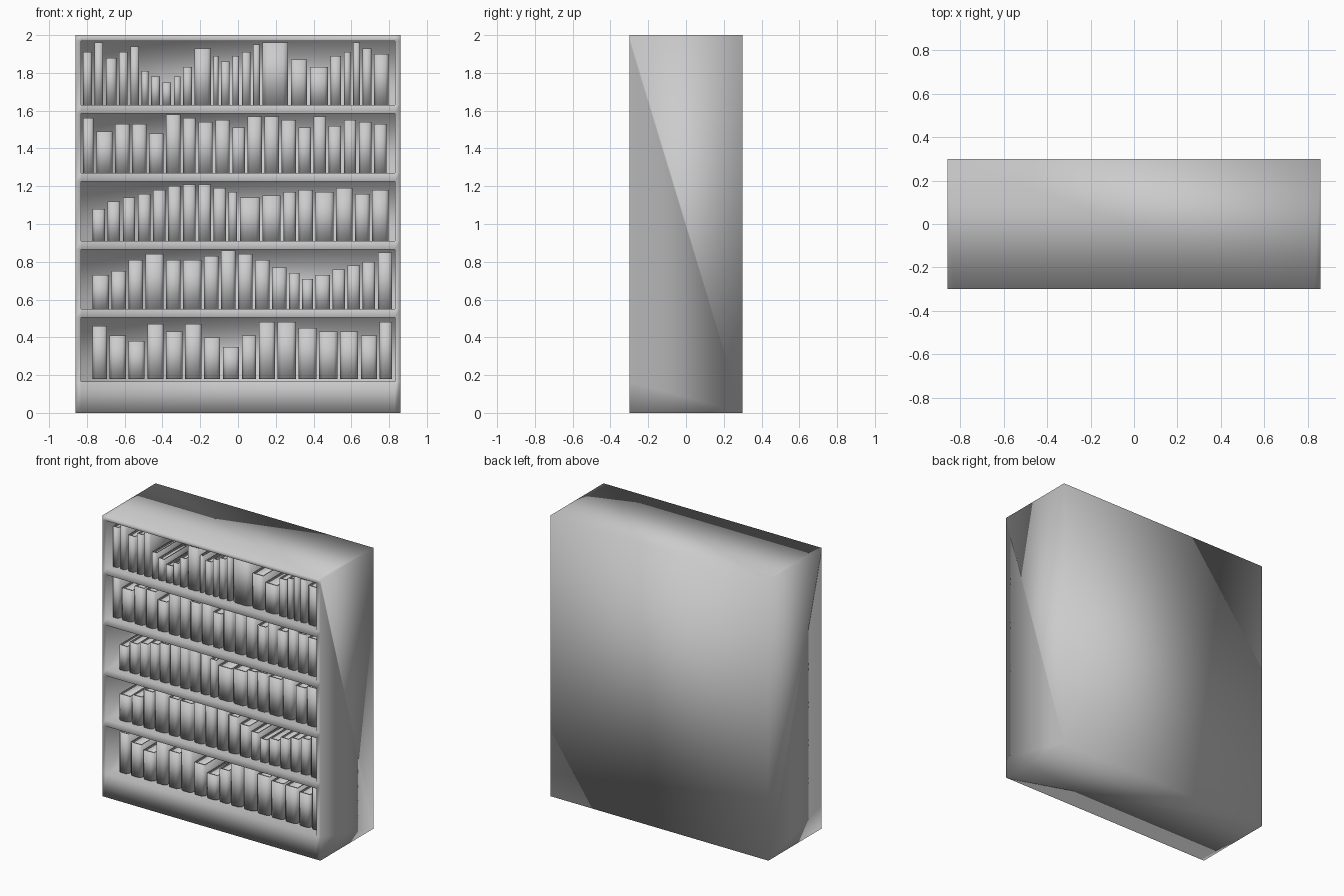
import bpy
import bmesh

cube = bpy.data.objects.get("Cube")
if cube:
    bpy.data.objects.remove(cube, do_unlink=True)

WIDTH, DEPTH, HEIGHT = 1.72, 0.6, 2.0
FRONT, RECESS = -DEPTH / 2, 0.54
INNER = 0.83
SPINE = FRONT + 0.05

grey = bpy.data.materials.new("plain_grey")
grey.use_nodes = True
grey.diffuse_color = (0.6, 0.6, 0.6, 1)
grey.node_tree.nodes["Principled BSDF"].inputs["Base Color"].default_value = grey.diffuse_color


def finish(bm, name):
    bmesh.ops.recalc_face_normals(bm, faces=bm.faces)
    mesh = bpy.data.meshes.new(name)
    bm.to_mesh(mesh)
    bm.free()
    mesh.materials.append(grey)
    for poly in mesh.polygons:
        poly.use_smooth = True
    obj = bpy.data.objects.new(name, mesh)
    bpy.context.collection.objects.link(obj)


def extrude_profile(bm, points, low, high):
    """Close a plan outline into an upright prism."""
    face = bm.faces.new([bm.verts.new((x, y, low)) for x, y in points])
    result = bmesh.ops.extrude_face_region(bm, geom=[face], use_keep_orig=True)
    for v in result["geom"]:
        if isinstance(v, bmesh.types.BMVert):
            v.co.z = high


def add_book(bm, left, right, low, high):
    """Wrapped cover with a chamfered spine, and a lower page block."""
    middle, half = (left + right) / 2, (right - left) / 2
    board, back = 0.006, FRONT + RECESS - 0.06
    outer = [(-half, back), (-half, SPINE + 0.015), (-half * 0.6, SPINE),
             (half * 0.6, SPINE), (half, SPINE + 0.015), (half, back)]
    edge = half - board
    inner = [(edge, back), (edge, SPINE + 0.02), (-edge, SPINE + 0.02), (-edge, back)]
    extrude_profile(bm, [(middle + x, y) for x, y in outer + inner], low, high)
    pages = [(-edge, back - 0.01), (-edge, SPINE + 0.02), (edge, SPINE + 0.02), (edge, back - 0.01)]
    extrude_profile(bm, [(middle + x, y) for x, y in pages], low + 0.008, high - 0.01)


def fill_shelf(name, floor, lefts, tall, end):
    """Fill one shelf; left edges, heights and end are in hundredths."""
    bm = bmesh.new()
    for left, right, height in zip(lefts, lefts[1:] + [end], tall):
        add_book(bm, left / 100, right / 100 - 0.014, floor, floor + height / 100)
    finish(bm, name)


# Cabinet: gridded front with the openings pushed inwards
openings = [(0.165, 0.505), (0.55, 0.865), (0.91, 1.225), (1.27, 1.585), (1.63, 1.97)]
bm = bmesh.new()
xs = [-WIDTH / 2, -INNER, INNER, WIDTH / 2]
zs = [0] + [z for pair in openings for z in pair] + [HEIGHT]
grid = [[bm.verts.new((x, FRONT, z)) for x in xs] for z in zs]
holes = []
for row, (lower, upper) in enumerate(zip(grid, grid[1:])):
    for col in range(3):
        face = bm.faces.new((lower[col], lower[col + 1], upper[col + 1], upper[col]))
        if col == 1 and row % 2:
            holes.append(face)
# Outer shell
rear = [bm.verts.new((x, -FRONT, z)) for x, z in
        ((xs[0], 0), (xs[-1], 0), (xs[-1], HEIGHT), (xs[0], HEIGHT))]
bm.faces.new(rear[::-1])
bm.faces.new(grid[0] + [rear[1], rear[0]])
bm.faces.new(grid[-1] + [rear[2], rear[3]])
bm.faces.new([r[0] for r in grid] + [rear[3], rear[0]])
bm.faces.new([r[-1] for r in grid] + [rear[2], rear[1]])
# Shelf recesses
for face in bmesh.ops.extrude_discrete_faces(bm, faces=holes)["faces"]:
    bmesh.ops.translate(bm, verts=face.verts, vec=(0, RECESS, 0))
finish(bm, "cabinet")

# Books
fill_shelf("bottom_shelf_books", 0.18,
           [-77, -68, -58, -48, -38, -28, -18, -8, 2, 11, 21, 32, 43, 54, 65, 75],
           [28, 23, 20, 29, 25, 29, 22, 17, 23, 30, 30, 27, 25, 25, 23, 30], 83)
fill_shelf("second_shelf_books", 0.55,
           [-77, -67, -58, -49, -38, -29, -18, -9, 0, 9, 18, 27, 34, 41, 50, 58, 66, 74],
           [18, 20, 26, 29, 26, 26, 28, 31, 29, 26, 22, 19, 16, 18, 21, 23, 25, 30], 83)
fill_shelf("middle_shelf_books", 0.91,
           [-77, -69, -61, -53, -45, -37, -29, -21, -13, -5, 1, 13, 24, 32, 41, 52, 62, 71],
           [17, 21, 23, 25, 27, 29, 30, 30, 28, 26, 23, 24, 26, 27, 26, 28, 25, 27], 81)
fill_shelf("fourth_shelf_books", 1.27,
           [-82, -75, -65, -56, -47, -38, -29, -21, -12, -3, 5, 14, 23, 32, 40, 48, 56, 64, 72],
           [29, 22, 26, 26, 21, 31, 29, 27, 28, 24, 30, 30, 28, 24, 30, 25, 28, 27, 26], 80)
fill_shelf("top_shelf_books", 1.63,
           [-82, -76, -70, -63, -57, -51, -46, -40, -34, -29, -23, -13,
            -9, -3, 2, 8, 13, 28, 38, 49, 56, 61, 66, 72],
           [28, 33, 25, 28, 31, 18, 15, 12, 15, 20, 30, 26,
            23, 26, 28, 32, 33, 24, 20, 26, 28, 33, 30, 27], 81)
